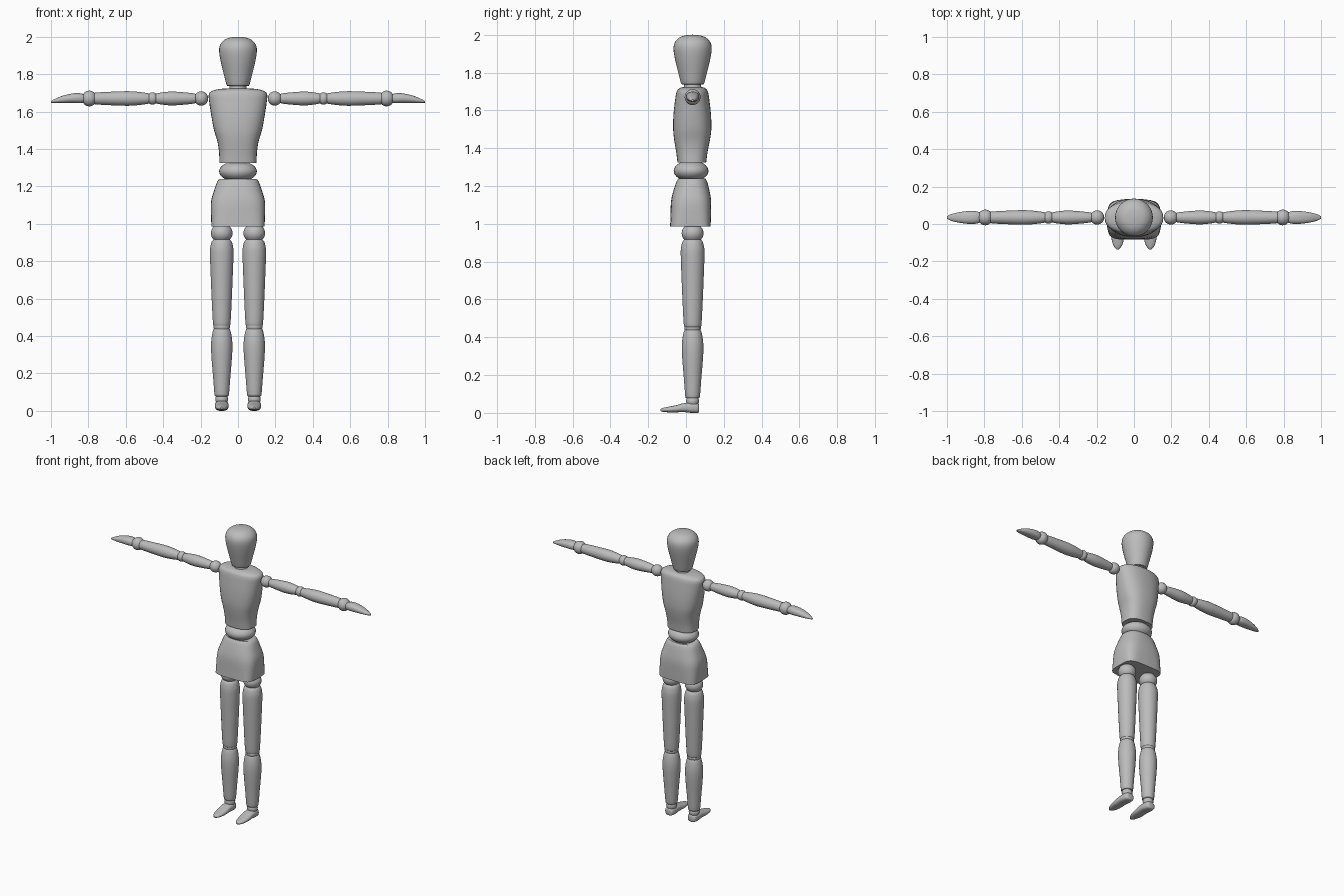
import bpy, bmesh, math
from mathutils import Vector

grey = bpy.data.materials.new("warm_grey")
grey.diffuse_color = (0.5, 0.5, 0.5, 1)
CY = 0.035   # depth of the body's centre line


def finish(name, bm, angle=40):
    bmesh.ops.recalc_face_normals(bm, faces=bm.faces)
    me = bpy.data.meshes.new(name)
    bm.to_mesh(me)
    bm.free()
    me.materials.append(grey)
    ob = bpy.data.objects.new(name, me)
    bpy.context.collection.objects.link(ob)
    bpy.context.view_layer.objects.active = ob
    ob.select_set(True)
    bpy.ops.object.shade_smooth_by_angle(angle=math.radians(angle))
    ob.select_set(False)


def smooth_rings(rings, steps=3):
    """Catmull-Rom interpolation between the key cross-sections."""
    out = []
    for i in range(len(rings) - 1):
        p = [Vector(rings[max(0, min(len(rings) - 1, i + k))]) for k in (-1, 0, 1, 2)]
        for s in range(steps):
            t = s / steps
            out.append(0.5 * (2 * p[1] + (p[2] - p[0]) * t
                              + (2 * p[0] - 5 * p[1] + 4 * p[2] - p[3]) * t * t
                              + (3 * p[1] - p[0] - 3 * p[2] + p[3]) * t ** 3))
    return out + [Vector(rings[-1])]


def loft(name, axis, rings, side=1, segs=32):
    """Rings: position on axis, two centre values, two radii, squareness."""
    bm = bmesh.new()
    loops = []
    for t, cu, cv, ru, rv, n in smooth_rings(rings):
        loop = []
        for k in range(segs):
            a = 2 * math.pi * k / segs
            c, s = math.cos(a), math.sin(a)
            u = cu + max(ru, 0.001) * math.copysign(abs(c) ** (2 / n), c)
            v = cv + max(rv, 0.001) * math.copysign(abs(s) ** (2 / n), s)
            x, y, z = {'x': (t, u, v), 'y': (u, t, v), 'z': (u, v, t)}[axis]
            loop.append(bm.verts.new((x * side, y, z)))
        loops.append(loop)
    for a, b in zip(loops, loops[1:]):
        for k in range(segs):
            j = (k + 1) % segs
            bm.faces.new((a[k], a[j], b[j], b[k]))
    bm.faces.new(loops[0])
    bm.faces.new(loops[-1])
    finish(name, bm)


def round_rings(pairs, cu, cv):
    return [(t, cu, cv, r, r, 2) for t, r in pairs]


def ball(name, centre, radii):
    bm = bmesh.new()
    bmesh.ops.create_uvsphere(bm, u_segments=28, v_segments=16, radius=1)
    for v in bm.verts:
        v.co = Vector(c + p * r for c, p, r in zip(centre, v.co, radii))
    finish(name, bm)


# Head and neck
loft("head", 'z', round_rings([
    (1.738, 0.056), (1.745, 0.062), (1.80, 0.076), (1.87, 0.093), (1.925, 0.101),
    (1.96, 0.094), (1.985, 0.07), (1.996, 0.04), (2.0, 0.001)], 0, CY))
loft("neck", 'z', round_rings([(1.70, 0.05), (1.73, 0.045), (1.75, 0.045)], 0, CY))

# Chest, waist and pelvis
loft("chest", 'z', [
    (1.325, 0, 0.031, 0.100, 0.076, 2.6), (1.38, 0, 0.031, 0.101, 0.083, 2.6),
    (1.44, 0, 0.032, 0.110, 0.094, 2.6), (1.50, 0, 0.033, 0.128, 0.101, 2.5),
    (1.58, 0, 0.033, 0.143, 0.099, 2.4), (1.66, 0, 0.033, 0.155, 0.090, 2.3),
    (1.69, 0, 0.033, 0.156, 0.085, 2.3), (1.708, 0, 0.033, 0.143, 0.078, 2.3),
    (1.72, 0, 0.034, 0.105, 0.062, 2.2), (1.724, 0, 0.035, 0.05, 0.04, 2)])
ball("waist", (0, 0.027, 1.28), (0.101, 0.092, 0.056))
loft("pelvis", 'z', [
    (0.986, 0, 0.023, 0.142, 0.107, 4.5), (1.04, 0, 0.025, 0.144, 0.107, 3.8),
    (1.12, 0, 0.027, 0.144, 0.106, 3), (1.18, 0, 0.029, 0.127, 0.094, 2.6),
    (1.225, 0, 0.031, 0.111, 0.080, 2.4), (1.24, 0, 0.031, 0.098, 0.070, 2.3)])

for label, s in (("left", 1), ("right", -1)):
    LX, AZ = 0.087, 1.67

    # Leg
    ball(label + "_hip_ball", (s * LX, CY, 0.95), (0.058, 0.058, 0.052))
    loft(label + "_thigh", 'z', round_rings([
        (0.455, 0.043), (0.47, 0.047), (0.56, 0.052), (0.70, 0.058), (0.84, 0.063),
        (0.88, 0.060), (0.905, 0.053), (0.918, 0.042)], LX, CY), s)
    ball(label + "_knee_ball", (s * LX, CY, 0.45), (0.044, 0.044, 0.038))
    loft(label + "_calf", 'z', round_rings([
        (0.078, 0.034), (0.09, 0.039), (0.18, 0.046), (0.29, 0.055), (0.36, 0.057),
        (0.41, 0.051), (0.435, 0.044), (0.442, 0.038)], LX, CY), s)
    ball(label + "_ankle_ball", (s * LX, CY, 0.062), (0.034, 0.034, 0.034))
    loft(label + "_foot", 'y', [
        (0.070, LX, 0.024, 0.020, 0.018, 2.6), (0.062, LX, 0.025, 0.030, 0.025, 2.8),
        (0.03, LX, 0.027, 0.036, 0.027, 2.8), (-0.01, LX, 0.028, 0.036, 0.024, 2.6),
        (-0.05, LX, 0.022, 0.036, 0.019, 2.4), (-0.09, LX, 0.018, 0.031, 0.015, 2.2),
        (-0.12, LX, 0.016, 0.020, 0.011, 2), (-0.135, LX, 0.015, 0.006, 0.005, 2)], s)

    # Arm
    ball(label + "_shoulder_ball", (s * 0.197, CY, AZ), (0.038, 0.038, 0.038))
    loft(label + "_upper_arm", 'x', round_rings([
        (0.225, 0.022), (0.235, 0.027), (0.29, 0.033), (0.355, 0.037), (0.41, 0.032),
        (0.435, 0.027), (0.442, 0.023)], CY, AZ), s)
    ball(label + "_elbow_ball", (s * 0.457, CY, AZ), (0.030, 0.033, 0.033))
    loft(label + "_forearm", 'x', round_rings([
        (0.472, 0.024), (0.48, 0.028), (0.53, 0.035), (0.59, 0.039), (0.68, 0.036),
        (0.755, 0.032), (0.775, 0.028)], CY, AZ), s)
    ball(label + "_wrist_ball", (s * 0.795, CY, AZ), (0.040, 0.042, 0.042))
    loft(label + "_hand", 'x', [
        (0.825, CY, 1.67, 0.028, 0.023, 2.2), (0.85, CY, 1.672, 0.034, 0.027, 2.3),
        (0.89, CY, 1.671, 0.034, 0.025, 2.3), (0.94, CY, 1.665, 0.027, 0.019, 2.3),
        (0.98, CY, 1.657, 0.017, 0.010, 2.2), (1.0, CY, 1.652, 0.006, 0.005, 2)], s)
